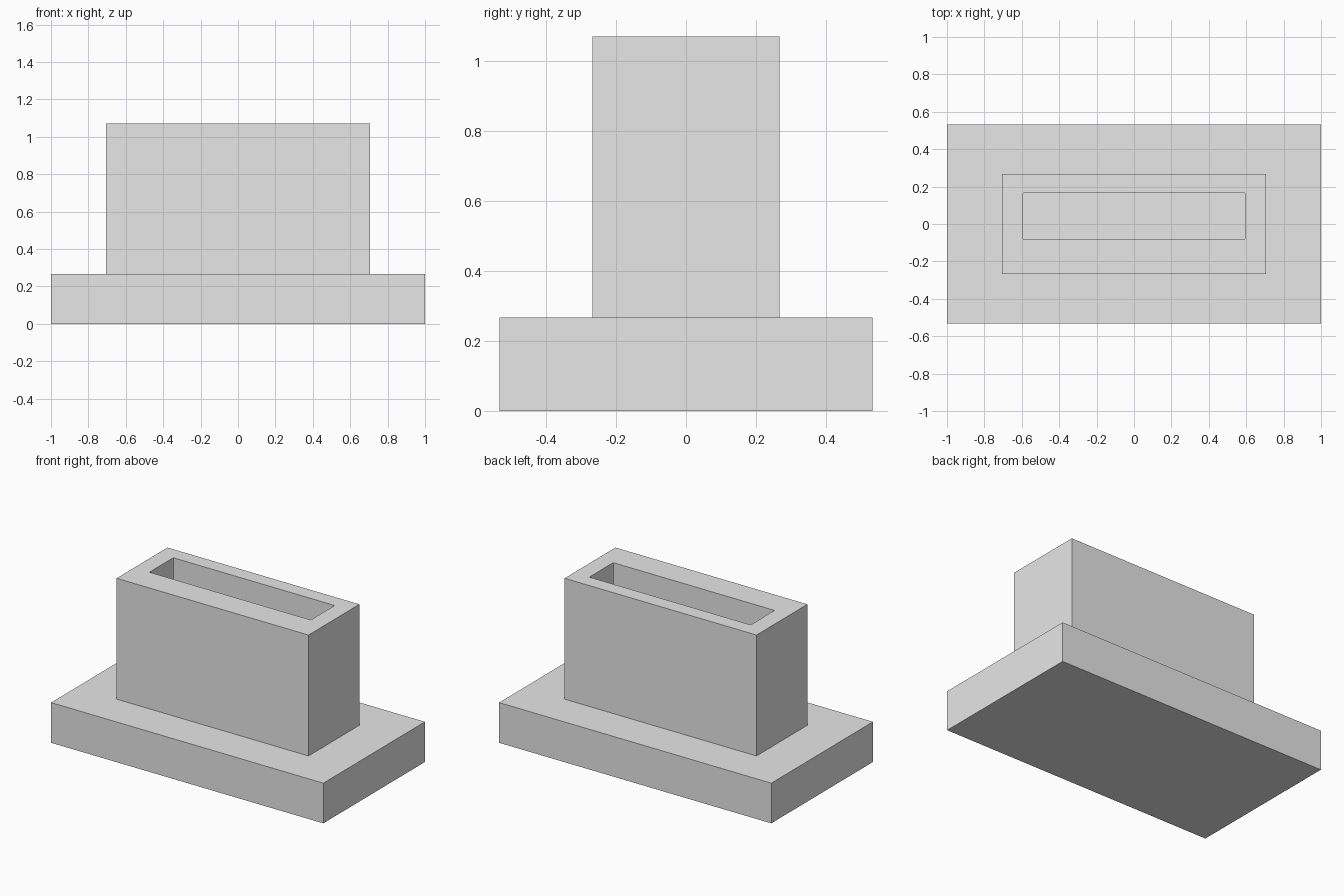
import bpy
import bmesh
from mathutils import Vector

default_cube = bpy.data.objects.get("Cube")
if default_cube:
    bpy.data.objects.remove(default_cube, do_unlink=True)

grey = bpy.data.materials.new("plain grey")
grey.use_nodes = True
grey.diffuse_color = (0.8, 0.8, 0.8, 1)
grey.node_tree.nodes["Principled BSDF"].inputs["Base Color"].default_value = (0.8, 0.8, 0.8, 1)


def box(name, low, high, corner=0):
    """Box between two corners, optionally with softened upright edges."""
    low, high = Vector(low), Vector(high)
    bm = bmesh.new()
    bmesh.ops.create_cube(bm, size=1)
    bmesh.ops.scale(bm, vec=high - low, verts=bm.verts)
    bmesh.ops.translate(bm, vec=(low + high) / 2, verts=bm.verts)
    if corner:
        upright = [e for e in bm.edges
                   if abs(e.verts[0].co.z - e.verts[1].co.z) > 0.01]
        bmesh.ops.bevel(bm, geom=upright, offset=corner, segments=2,
                        profile=0.5, affect='EDGES')
    mesh = bpy.data.meshes.new(name)
    bm.to_mesh(mesh)
    bm.free()
    mesh.materials.append(grey)
    obj = bpy.data.objects.new(name, mesh)
    bpy.context.collection.objects.link(obj)
    return obj


# Broad base plate
BASE_TOP, TOP = 0.267, 1.07
box("base_plate", (-1, -0.533, 0), (1, 0.533, BASE_TOP))

# Upright housing, with a slot set towards the back
housing = box("slotted_housing", (-0.705, -0.267, BASE_TOP), (0.705, 0.267, TOP))
cutter = box("slot_cutter", (-0.593, -0.083, BASE_TOP - 0.1),
             (0.593, 0.168, TOP + 0.1), corner=0.006)
cutter.hide_render = True

# Cut the slot down to the base plate
cut = housing.modifiers.new("slot", 'BOOLEAN')
cut.operation = 'DIFFERENCE'
cut.solver = 'EXACT'
cut.object = cutter
bpy.context.view_layer.objects.active = housing
bpy.ops.object.modifier_apply(modifier=cut.name)
bpy.data.objects.remove(cutter, do_unlink=True)
